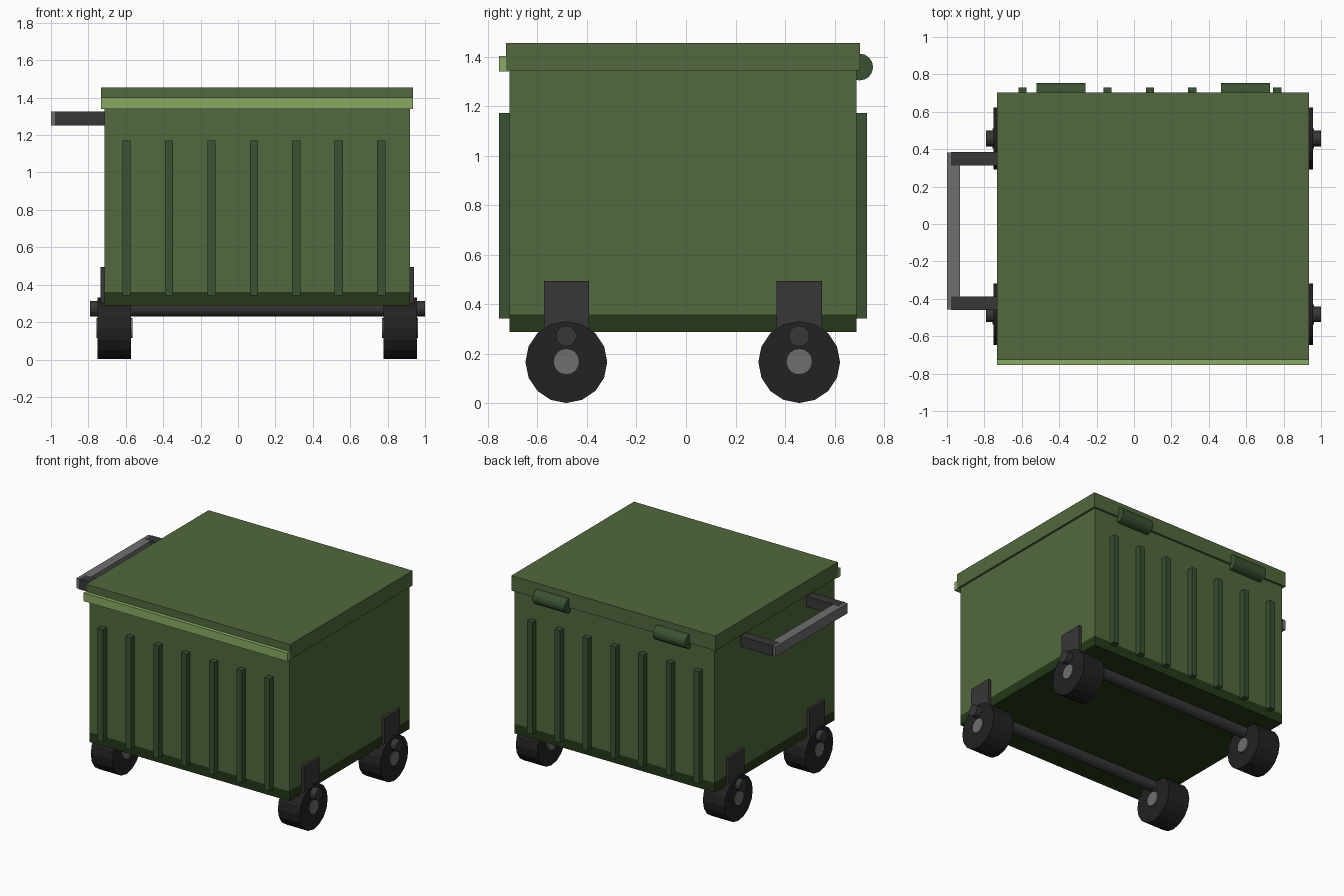
import bpy
import math

if "Cube" in bpy.data.objects:
    bpy.data.objects.remove(bpy.data.objects["Cube"])


def material(name, r, g, b):
    m = bpy.data.materials.new(name)
    m.diffuse_color = (r, g, b, 1)
    m.use_nodes = True
    m.node_tree.nodes["Principled BSDF"].inputs["Base Color"].default_value = m.diffuse_color
    return m


OLIVE = material("olive", 0.084, 0.14, 0.047)
DARK_GREEN = material("dark_green", 0.018, 0.039, 0.009)
RIB_GREEN = material("rib_green", 0.042, 0.084, 0.032)
LIGHT_GREEN = material("light_green", 0.25, 0.40, 0.127)
RUBBER = material("rubber", 0.016, 0.016, 0.016)
DARK_METAL = material("dark_metal", 0.038, 0.038, 0.038)
GREY_METAL = material("grey_metal", 0.156, 0.156, 0.156)


def box(name, x, y, z, mat):
    """Box given by (min, max) on each axis."""
    bpy.ops.mesh.primitive_cube_add(size=1, location=[sum(r) / 2 for r in (x, y, z)])
    ob = bpy.context.object
    ob.name = name
    ob.scale = [r[1] - r[0] for r in (x, y, z)]
    bpy.ops.object.transform_apply(location=False, rotation=False, scale=True)
    ob.data.materials.append(mat)
    return ob


def rod(name, x, y, z, radius, sides, mat, smooth=False):
    """Cylinder lying along x."""
    bpy.ops.mesh.primitive_cylinder_add(
        vertices=sides, radius=radius, depth=x[1] - x[0],
        location=((x[0] + x[1]) / 2, y, z), rotation=(0, math.pi / 2, 0))
    ob = bpy.context.object
    ob.name = name
    ob.data.materials.append(mat)
    if smooth:
        bpy.ops.object.shade_smooth_by_angle(angle=math.radians(35))
    return ob


BODY_X, BODY_Y = (-0.715, 0.92), (-0.712, 0.688)
LID_X = (-0.733, 0.935)
CX = 0.103  # middle of the bin; the handle shifts it off x = 0

# Container, base band, lid and front lip
box("body", BODY_X, BODY_Y, (0.36, 1.347), OLIVE)
box("base", BODY_X, BODY_Y, (0.288, 0.36), DARK_GREEN)
box("lid", LID_X, (-0.727, 0.703), (1.345, 1.455), OLIVE)
box("lid_lip", LID_X, (-0.755, -0.715), (1.34, 1.402), LIGHT_GREEN)

# Vertical ribs on the front and back
for i in range(7):
    x = 0.085 + (i - 3) * 0.227
    for side, y in (("front", (-0.755, -0.70)), ("back", (0.68, 0.731))):
        box(f"{side}_rib_{i + 1}", (x - 0.022, x + 0.022), y, (0.343, 1.172), RIB_GREEN)

# Lid hinges
for i, x in enumerate(((-0.52, -0.258), (0.464, 0.726))):
    rod(f"hinge_{i + 1}", x, 0.701, 1.358, 0.054, 16, RIB_GREEN)

# Push handle on the left
box("handle_bar", (-1.0, -0.93), (-0.457, 0.383), (1.251, 1.325), GREY_METAL)
for i, y in enumerate(((-0.459, -0.387), (0.313, 0.385))):
    box(f"handle_arm_{i + 1}", (-0.978, -0.71), y, (1.25, 1.326), DARK_METAL)

# Axles, wheels, hubs and brackets
for end, y in (("front", -0.483), ("back", 0.457)):
    rod(f"{end}_axle", (-0.79, 1.0), y, 0.272, 0.042, 16, DARK_METAL)
    for side, s in (("left", -1), ("right", 1)):
        def span(a, b):
            return sorted((CX + s * a, CX + s * b))
        rod(f"{end}_{side}_wheel", span(0.676, 0.853), y, 0.167, 0.165, 16, RUBBER)
        rod(f"{end}_{side}_hub", span(0.666, 0.860), y, 0.169, 0.053, 16, GREY_METAL)
        box(f"{end}_{side}_bracket", span(0.80, 0.838), (y - 0.091, y + 0.091),
            (0.25, 0.495), DARK_METAL)
